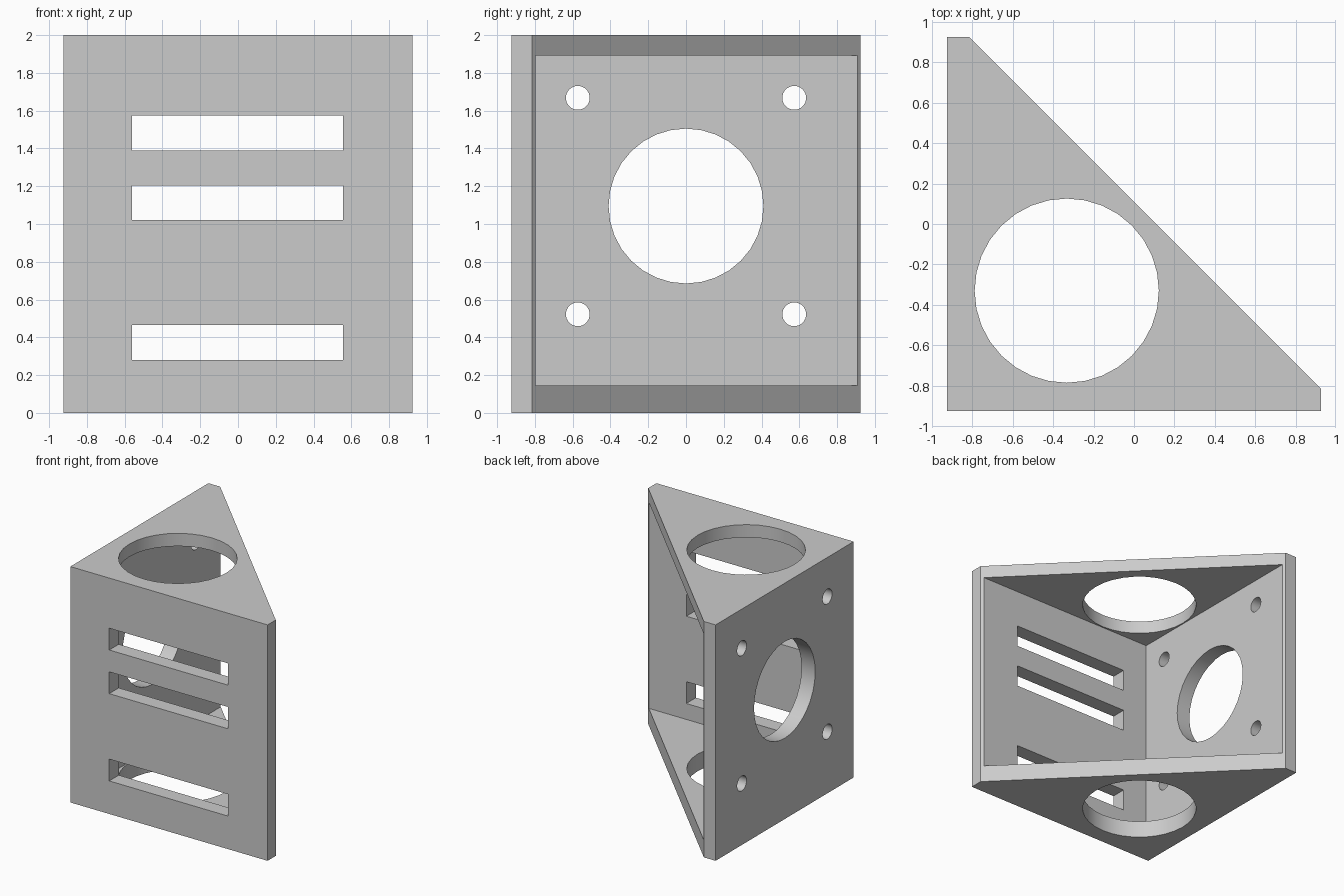
import bpy
import bmesh
from math import pi, radians
from mathutils import Matrix, Vector

default_cube = bpy.data.objects.get("Cube")
if default_cube:
    bpy.data.objects.remove(default_cube, do_unlink=True)

HALF = 0.925        # half width of the bracket
LIP = -0.815        # where the slanted side meets the narrow end faces
WALL = -0.797       # inner face of both upright walls
HEIGHT = 2.0
FLOOR, CEILING = 0.145, 1.892

grey = bpy.data.materials.new("light grey")
grey.use_nodes = True
grey.diffuse_color = (0.6, 0.6, 0.6, 1)
grey.node_tree.nodes["Principled BSDF"].inputs["Base Color"].default_value = (0.6, 0.6, 0.6, 1)


def make_object(name, bm):
    bmesh.ops.recalc_face_normals(bm, faces=bm.faces)
    mesh = bpy.data.meshes.new(name)
    bm.to_mesh(mesh)
    bm.free()
    mesh.materials.append(grey)
    obj = bpy.data.objects.new(name, mesh)
    bpy.context.collection.objects.link(obj)
    return obj


def box(name, low, high):
    low, high = Vector(low), Vector(high)
    bm = bmesh.new()
    bmesh.ops.create_cube(bm, size=1, matrix=Matrix.Translation((low + high) / 2)
                          @ Matrix.Diagonal((*(high - low), 1)))
    return make_object(name, bm)


def cylinder(name, centre, radius, depth, axis):
    turn = Matrix.Rotation(pi / 2, 4, "Y") if axis == "X" else Matrix.Identity(4)
    bm = bmesh.new()
    bmesh.ops.create_cone(bm, cap_ends=True, segments=32, radius1=radius, radius2=radius,
                          depth=depth, matrix=Matrix.Translation(centre) @ turn)
    return make_object(name, bm)


# Triangular block with blunted tips
bm = bmesh.new()
outline = [(-HALF, -HALF), (HALF, -HALF), (HALF, LIP), (LIP, HALF), (-HALF, HALF)]
base = bm.faces.new([bm.verts.new((x, y, 0)) for x, y in outline])
top = bmesh.ops.extrude_face_region(bm, geom=[base])
bmesh.ops.translate(bm, vec=(0, 0, HEIGHT),
                    verts=[v for v in top["geom"] if isinstance(v, bmesh.types.BMVert)])
bracket = make_object("corner_bracket", bm)

# Cavity open on the slanted side, and the hole through floor and ceiling
cutters = [box("cavity_cutter", (WALL, WALL, FLOOR), (1.5, 1.5, CEILING)),
           cylinder("plate_hole_cutter", (-0.333, -0.33, 1), 0.456, 3, "Z")]

# Slots through the front wall
for z in (0.28, 1.02, 1.39):
    cutters.append(box("slot_cutter", (-0.56, -1.1, z), (0.555, -0.7, z + 0.185)))

# Large round opening and four bolt holes through the side wall
cutters.append(cylinder("round_opening_cutter", (-0.9, 0, 1.095), 0.41, 0.4, "X"))
for y in (-0.573, 0.573):
    for z in (0.522, 1.668):
        cutters.append(cylinder("bolt_hole_cutter", (-0.9, y, z), 0.063, 0.4, "X"))

bpy.ops.object.select_all(action="DESELECT")
bracket.select_set(True)
bpy.context.view_layer.objects.active = bracket
for cutter in cutters:
    cutter.hide_render = True
    cut = bracket.modifiers.new("cut", "BOOLEAN")
    cut.operation = "DIFFERENCE"
    cut.solver = "EXACT"
    cut.object = cutter
    bpy.ops.object.modifier_apply(modifier=cut.name)
    bpy.data.objects.remove(cutter, do_unlink=True)

bpy.ops.object.shade_smooth_by_angle(angle=radians(30))
